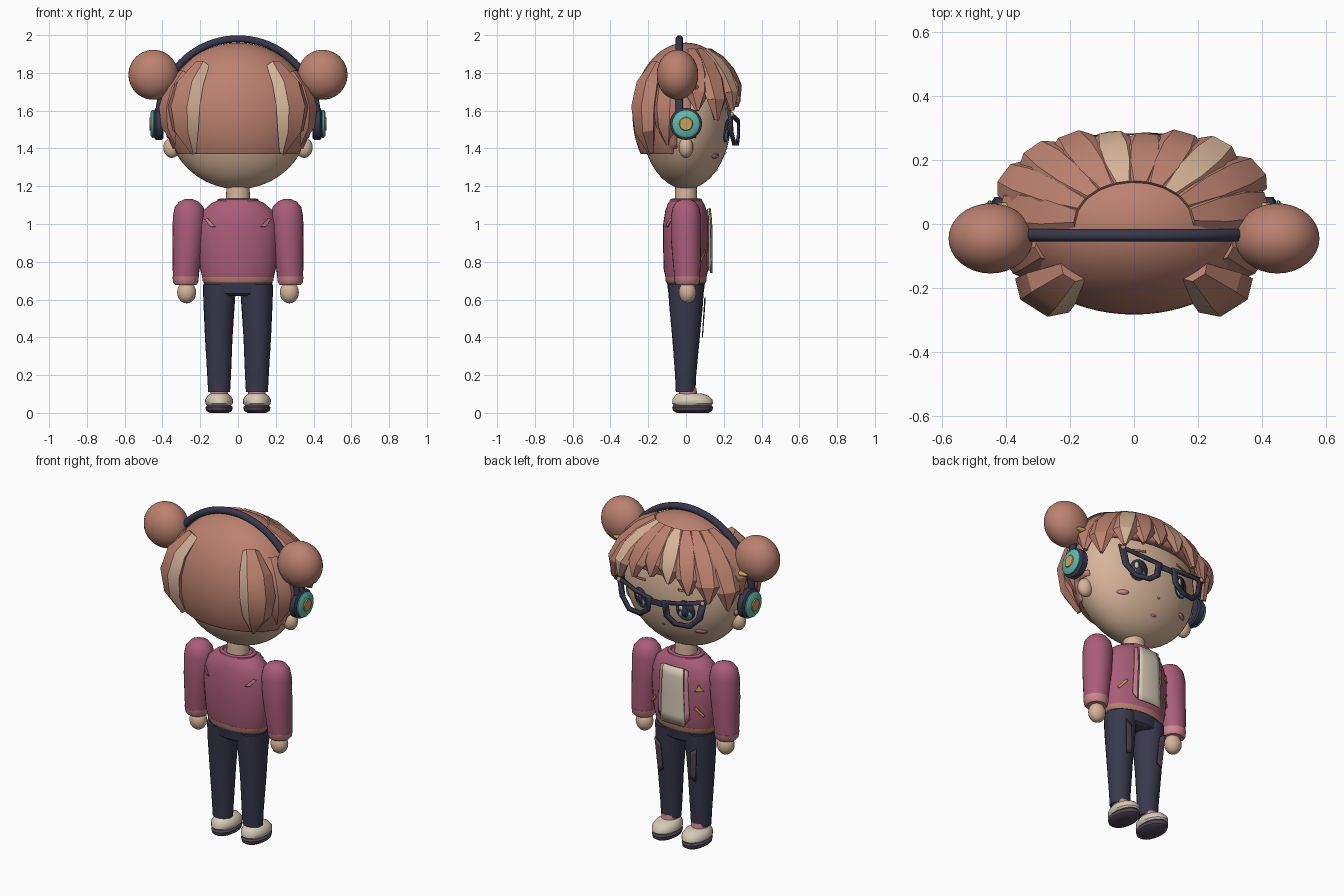
import bpy, bmesh
from math import sin, cos, pi, radians, asin, sqrt
from mathutils import Vector

cube = bpy.data.objects.get("Cube")
if cube:
    bpy.data.objects.remove(cube)


def mat(name, *rgb):
    m = bpy.data.materials.new(name)
    m.use_nodes = True
    m.diffuse_color = (*rgb, 1)
    m.node_tree.nodes["Principled BSDF"].inputs["Base Color"].default_value = (*rgb, 1)
    return m


HAIR = mat("hair_brown", .50, .22, .16)
SKIN = mat("skin_beige", .68, .46, .32)
NAVY = mat("navy", .04, .04, .075)
ROSE = mat("jacket_rose", .40, .11, .19)
PINK = mat("light_pink", .62, .25, .28)
CREAM = mat("cream", .68, .60, .48)
TEAL = mat("teal", .12, .48, .42)
GOLD = mat("gold", .60, .36, .10)
PLUM = mat("plum", .085, .06, .095)


def finish(name, bm, *mats, angle=40):
    bmesh.ops.remove_doubles(bm, verts=bm.verts, dist=.0005)
    bmesh.ops.recalc_face_normals(bm, faces=bm.faces)
    me = bpy.data.meshes.new(name)
    bm.to_mesh(me)
    bm.free()
    for m in mats:
        me.materials.append(m)
    ob = bpy.data.objects.new(name, me)
    bpy.context.scene.collection.objects.link(ob)
    bpy.ops.object.select_all(action='DESELECT')
    ob.select_set(True)
    bpy.context.view_layer.objects.active = ob
    bpy.ops.object.shade_smooth_by_angle(angle=radians(angle))
    return ob


def solidify(ob, thickness, offset=0):
    mod = ob.modifiers.new("thickness", 'SOLIDIFY')
    mod.thickness, mod.offset = thickness, offset


def ball(name, loc, size, m, seg=24):
    bm = bmesh.new()
    bmesh.ops.create_uvsphere(bm, u_segments=seg, v_segments=seg * 2 // 3, radius=1)
    for v in bm.verts:
        v.co = Vector(loc) + v.co * Vector(size)
    return finish(name, bm, m)


def bridge(bm, rows, cap=True):
    for a, b in zip(rows, rows[1:]):
        for j in range(len(a)):
            k = (j + 1) % len(a)
            bm.faces.new((a[j], a[k], b[k], b[j]))
    if cap:
        bm.faces.new(rows[0])
        bm.faces.new(rows[-1])


def loft(name, rings, m, n=24, flip=1):
    # elliptical rings: x, y, z, x radius, y radius
    bm = bmesh.new()
    rows = [[bm.verts.new((flip * (x + a * cos(2 * pi * j / n)), y + b * sin(2 * pi * j / n), z))
             for j in range(n)] for x, y, z, a, b in rings]
    bridge(bm, rows)
    return finish(name, bm, m)


def disc(name, x0, x1, z, r, m, side):
    bm = bmesh.new()
    rows = [[bm.verts.new((side * x, q * cos(pi * j / 14), z + q * sin(pi * j / 14))) for j in range(28)]
            for x, q in ((x0, r * .9), (x0 + .008, r), (x1 - .01, r), (x1, r * .82))]
    bridge(bm, rows)
    return finish(name, bm, m)


# Surfaces that flat details are laid on
def face_y(x, z):
    return .24 * sqrt(max(.01, 1 - (x / .38) ** 2 - ((z - 1.565) / .38) ** 2))


def chest_y(x, z):
    return (.122 - .12 * max(0, z - 1.0)) * sqrt(max(.02, 1 - (x / .212) ** 2))


def back_y(x, z):
    return -chest_y(x, z)


def leg_y(x, z):
    return .055 + .07 * (z - .11) - 1.6 * (abs(x) - .1) ** 2


def patch(name, corners, surf, m, off=.006, n=6):
    # four corners in x, z blended over a surface
    a, b, c, d = [Vector(p) for p in corners]
    bm = bmesh.new()
    grid = []
    for i in range(n + 1):
        p, q = a.lerp(d, i / n), b.lerp(c, i / n)
        pts = [p.lerp(q, j / n) for j in range(n + 1)]
        grid.append([bm.verts.new((t.x, surf(t.x, t.y) + off, t.y)) for t in pts])
    for i in range(n):
        for j in range(n):
            bm.faces.new((grid[i][j], grid[i][j + 1], grid[i + 1][j + 1], grid[i + 1][j]))
    ob = finish(name, bm, m)
    solidify(ob, .005)
    return ob


def oval(name, x, z, rx, rz, m, off=.004):
    bm = bmesh.new()
    c = bm.verts.new((x, face_y(x, z) + off, z))
    rim = [(x + rx * cos(pi * j / 10), z + rz * sin(pi * j / 10)) for j in range(20)]
    rim = [bm.verts.new((p, face_y(p, q) + off, q)) for p, q in rim]
    for j in range(20):
        bm.faces.new((c, rim[j], rim[(j + 1) % 20]))
    solidify(finish(name, bm, m), .003)


# Head and hair cap
ball("head", (0, 0, 1.565), (.38, .24, .38), SKIN, 48)
bm = bmesh.new()
bmesh.ops.create_uvsphere(bm, u_segments=64, v_segments=40, radius=1)
for v in bm.verts:
    v.co = Vector((v.co.x * .395, v.co.y * .283, 1.575 + v.co.z * .385))
bmesh.ops.bisect_plane(bm, geom=bm.verts[:] + bm.edges[:] + bm.faces[:], plane_co=(0, 0, 1.37),
                       plane_no=(0, 0, -1), clear_outer=True)
gone = []
for f in bm.faces:
    c = f.calc_center_median()
    if (c.y > .04 and c.z < 1.7) or (c.y > -.06 and c.z < 1.47):
        gone.append(f)
bmesh.ops.delete(bm, geom=gone, context='FACES')
solidify(finish("hair_cap", bm, HAIR), .045, -1)


# Hair locks follow the head shape from a root height to a tip height
def lock(name, phi, top, tip, width, thick, ks, shine=None, flip=1):
    bm = bmesh.new()
    rows, a = [], radians(phi)
    e0, e1 = [asin((z - 1.575) / .385) for z in (top, tip)]
    tang = Vector((cos(a) * .4, -sin(a) * .28, 0)).normalized()
    norm = Vector((sin(a) * .28, cos(a) * .4, 0)).normalized()
    for i, (w, k) in enumerate(zip((.45, .9, 1, .8, .12), ks)):
        e = e0 + (e1 - e0) * i / 4
        c = Vector((.4 * k * cos(e) * sin(a), .28 * k * cos(e) * cos(a), 1.575 + .385 * sin(e)))
        out = (norm * cos(e) + Vector((0, 0, sin(e)))).normalized()
        row = []
        for j in range(6):
            p = c + tang * cos(pi * j / 3) * width * w + out * sin(pi * j / 3) * thick * (.4 + .6 * w)
            row.append(bm.verts.new((p.x * flip, p.y, p.z)))
        rows.append(row)
    bridge(bm, rows)
    bm.faces.ensure_lookup_table()
    if shine is not None:
        for i in range(4):
            bm.faces[i * 6 + shine].material_index = 1
    finish(name, bm, HAIR, SKIN, angle=30)


fringe = [(-80, 1.60), (-62, 1.53), (-44, 1.58), (-28, 1.62), (-11, 1.66), (6, 1.67),
          (22, 1.64), (38, 1.60), (58, 1.55), (78, 1.60)]
for i, (phi, tip) in enumerate(fringe):
    flare = .13 * sin(2 * radians(abs(phi)))
    ks = [k + flare * t for k, t in zip((.9, .95, .98, 1.0, .98), (0, .3, .7, 1, .9))]
    lock(f"fringe_lock_{i + 1}", phi, 1.91, tip, .085, .036, ks, 1 if i in (4, 7) else None)
for side, s in (("left", 1), ("right", -1)):
    lock(f"back_lock_{side}", 138, 1.84, 1.38, .10, .055, (.98, 1.07, 1.08, 1.06, 1.0), 0, s)
    lock(f"rear_side_lock_{side}", 112, 1.8, 1.42, .08, .035, (.95, 1, 1.01, 1, .95), None, s)

    # Buns, clips and ears
    ball(f"bun_{side}", (s * .448, -.045, 1.79), (.132, .11, .132), HAIR, 32)
    ball(f"bun_clip_{side}", (s * .405, .045, 1.725), (.05, .022, .014), GOLD, 16)
    ball(f"ear_{side}", (s * .35, 0, 1.405), (.045, .038, .055), SKIN)

    # Headphone cups
    disc(f"cup_rim_{side}", .395, .445, 1.53, .085, NAVY, s)
    disc(f"cup_pad_{side}", .44, .464, 1.53, .074, TEAL, s)
    disc(f"cup_button_{side}", .455, .469, 1.53, .04, GOLD, s)

    # Eyes, brows and cheeks
    x = s * .15
    oval(f"eye_{side}", x, 1.495, .052, .062, NAVY)
    oval(f"iris_{side}", x, 1.47, .036, .03, TEAL, .008)
    oval(f"pupil_{side}", x, 1.485, .02, .03, NAVY, .011)
    oval(f"eye_shine_{side}", x + .02, 1.515, .013, .02, CREAM, .014)
    oval(f"cheek_{side}", s * .21, 1.36, .03, .012, PINK)
    patch(f"brow_{side}", [(s * .11, 1.612), (s * .19, 1.604), (s * .19, 1.614), (s * .11, 1.624)],
          face_y, HAIR)

    # Open cat-eye spectacle rims
    bm = bmesh.new()
    shape = [(.035, 1.55), (.15, 1.565), (.30, 1.60), (.275, 1.48), (.21, 1.415), (.11, 1.415), (.05, 1.46)]
    rows = []
    for k in (1, .70):
        pts = [(.16 + (px - .16) * k, 1.495 + (pz - 1.495) * k) for px, pz in shape]
        rows.append([bm.verts.new((s * px, .28 - .6 * px * px, pz)) for px, pz in pts])
    bridge(bm, rows, False)
    solidify(finish(f"spectacle_rim_{side}", bm, NAVY), .014)
    ball(f"spectacle_stud_{side}", (s * .28, .242, 1.58), (.013, .012, .013), GOLD, 12)

    # Sleeves, cuffs and hands
    loft(f"sleeve_{side}", [(.26, 0, 1.132, .02, .02), (.26, 0, 1.118, .052, .05), (.259, 0, 1.09, .076, .07),
                            (.259, 0, 1.04, .086, .08), (.264, 0, .92, .083, .08), (.272, .004, .8, .074, .074),
                            (.277, .006, .715, .068, .068)], ROSE, flip=s)
    loft(f"cuff_{side}", [(.277, .006, .722, .07, .07), (.277, .006, .69, .066, .066),
                          (.276, .006, .678, .056, .056)], PINK, flip=s)
    ball(f"hand_{side}", (s * .272, .008, .638), (.05, .046, .058), SKIN)

    # Legs, socks and shoes
    loft(f"leg_{side}", [(.098, 0, .68, .088, .095), (.1, 0, .58, .083, .09), (.102, 0, .4, .073, .073),
                         (.1, -.002, .2, .063, .056), (.1, -.002, .11, .058, .052)], NAVY, flip=s)
    loft(f"sock_{side}", [(.1, .01, .13, .045, .045), (.1, .012, .08, .048, .05)], PINK, flip=s)
    loft(f"shoe_sole_{side}", [(.1, .035, 0, .05, .085), (.1, .035, .012, .068, .104), (.1, .035, .03, .072, .108),
                               (.1, .035, .042, .062, .1)], PLUM, flip=s)
    loft(f"shoe_{side}", [(.1, .035, .036, .06, .096), (.1, .035, .05, .073, .108), (.1, .034, .07, .074, .106),
                          (.1, .03, .09, .062, .09), (.1, .02, .102, .045, .065)], CREAM, flip=s)
    patch(f"jeans_fade_{side}", [(s * .09, .42), (s * .125, .40), (s * .14, .61), (s * .10, .58)], leg_y, PLUM, .012)

    # Jacket trims
    patch(f"lapel_{side}", [(s * .078, .75), (s * .105, .78), (s * .092, 1.07), (s * .07, 1.08)], chest_y, PINK, .008)
    patch(f"chest_stripe_{side}", [(s * .13, .85), (s * .172, .80), (s * .178, .81), (s * .135, .865)],
          chest_y, GOLD)
    patch(f"back_slash_{side}", [(s * .12, .985), (s * .145, .985), (s * .175, 1.025), (s * .16, 1.03)],
          back_y, PINK, -.006)

patch("spectacle_bridge", [(-.06, 1.51), (.06, 1.51), (.06, 1.545), (-.06, 1.545)],
      lambda x, z: .28 - .6 * x * x, NAVY, 0)
patch("chest_triangle", [(-.175, .955), (-.13, .955), (-.15, .995), (-.15, .995)], chest_y, GOLD)
oval("nose", 0, 1.375, .008, .006, PINK)
oval("mouth", 0, 1.285, .018, .006, PINK)

# Headphone band
curve = bpy.data.curves.new("headphone_band", 'CURVE')
curve.dimensions = '3D'
curve.bevel_depth, curve.bevel_resolution = .02, 3
sp = curve.splines.new('POLY')
sp.points.add(40)
for i, p in enumerate(sp.points):
    t = pi * i / 40
    p.co = (.42 * cos(t), -.035, 1.56 + .42 * sin(t), 1)
curve.materials.append(NAVY)
bpy.context.scene.collection.objects.link(bpy.data.objects.new("headphone_band", curve))

# Neck, torso and hips
loft("neck", [(0, 0, 1.08, .066, .062), (0, 0, 1.22, .06, .056)], SKIN)
loft("collar", [(0, 0, 1.1, .115, .09), (0, 0, 1.13, .108, .085), (0, 0, 1.136, .09, .072),
                (0, 0, 1.115, .075, .065)], ROSE)
loft("jacket", [(0, 0, .715, .188, .108), (0, 0, .76, .2, .118), (0, 0, .9, .212, .122), (0, 0, 1.0, .208, .121),
                (0, 0, 1.07, .185, .11), (0, 0, 1.11, .14, .095), (0, 0, 1.128, .1, .08)], ROSE, 32)
loft("jacket_hem", [(0, 0, .69, .18, .104), (0, 0, .698, .187, .108), (0, 0, .72, .19, .11)], HAIR, 32)
loft("hips", [(0, 0, .62, .12, .08), (0, 0, .632, .176, .093), (0, 0, .70, .183, .102)], NAVY, 32)
patch("shirt_front", [(-.082, .74), (.078, .74), (.066, 1.085), (-.07, 1.085)], chest_y, CREAM, .016)
